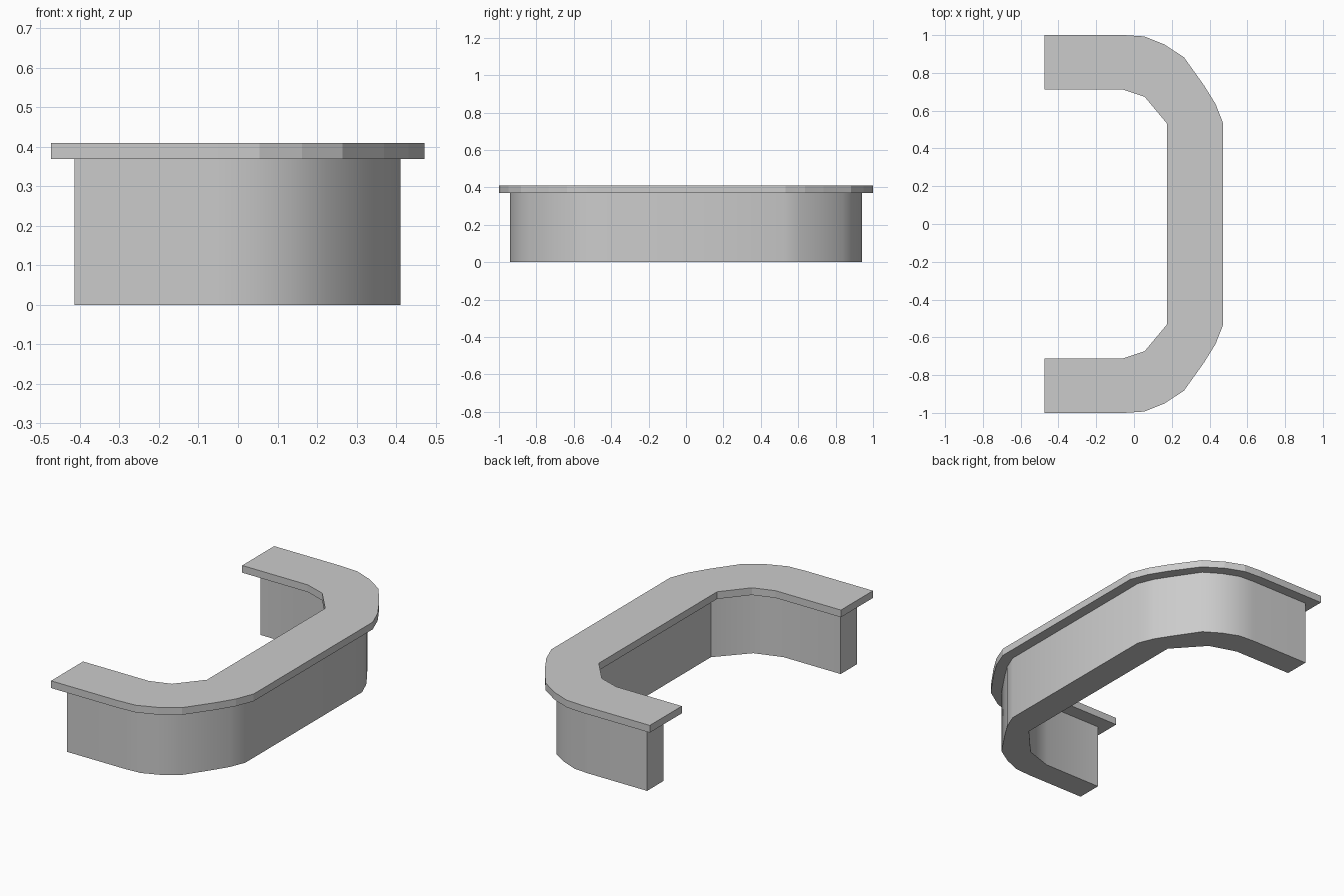
import bpy, bmesh, math

if "Cube" in bpy.data.objects:
    bpy.data.objects.remove(bpy.data.objects["Cube"])


def extruded_band(name, half_outline, z0, z1, smooth_angle=None):
    """Mirror a half outline (outer then inner edge) across y and extrude it as quads."""
    outer, inner = half_outline
    outer = outer + [(x, -y) for x, y in reversed(outer)]
    inner = inner + [(x, -y) for x, y in reversed(inner)]
    loop = outer + inner[::-1]
    bm = bmesh.new()
    face = bm.faces.new([bm.verts.new((x, y, z0)) for x, y in loop])
    ext = bmesh.ops.extrude_face_region(bm, geom=[face], use_keep_orig=True)
    for v in ext["geom"]:
        if isinstance(v, bmesh.types.BMVert):
            v.co.z = z1
    # split the concave caps cleanly
    caps = [f for f in bm.faces if len(f.verts) > 4]
    bmesh.ops.triangulate(bm, faces=caps)
    bmesh.ops.recalc_face_normals(bm, faces=bm.faces)
    mesh = bpy.data.meshes.new(name)
    bm.to_mesh(mesh)
    bm.free()
    obj = bpy.data.objects.new(name, mesh)
    bpy.context.collection.objects.link(obj)
    if smooth_angle:
        bpy.ops.object.select_all(action='DESELECT')
        obj.select_set(True)
        bpy.context.view_layer.objects.active = obj
        bpy.ops.object.shade_smooth_by_angle(angle=math.radians(smooth_angle))
    return obj


# Counter top: wide overhanging slab
top_outer = [(-0.473, 1.0), (-0.05, 1.0), (0.055, 0.993), (0.162, 0.95), (0.265, 0.882),
             (0.37, 0.735), (0.432, 0.635), (0.472, 0.533)]
top_inner = [(-0.473, 0.713), (-0.062, 0.713), (0.057, 0.673), (0.176, 0.53)]
extruded_band("counter_top", (top_outer, top_inner), 0.369, 0.41)

# Counter base: narrower wall beneath the slab
base_outer = [(-0.414, 0.94), (-0.05, 0.94), (0.043, 0.934), (0.135, 0.896), (0.225, 0.84),
              (0.32, 0.70), (0.376, 0.612), (0.412, 0.523)]
base_inner = [(-0.414, 0.795), (-0.055, 0.795), (0.10, 0.745), (0.25, 0.58)]
extruded_band("counter_base", (base_outer, base_inner), 0.0, 0.369, smooth_angle=30)
